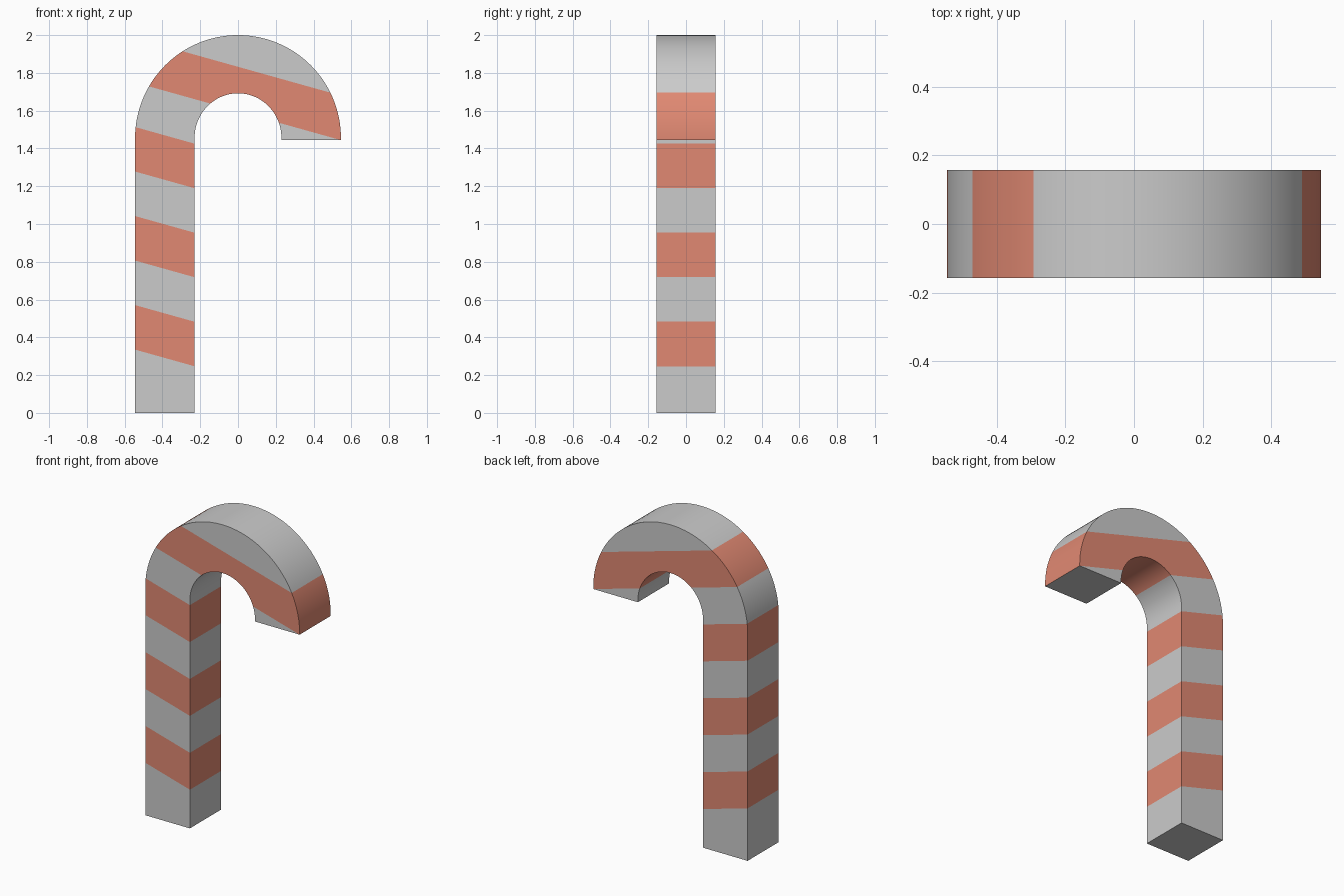
import bpy, bmesh, math
from mathutils import Vector

if "Cube" in bpy.data.objects:
    bpy.data.objects.remove(bpy.data.objects["Cube"])

OUT, INN, INN_Z, CZ, HALF = 0.545, 0.23, 0.237, 1.455, 0.157
TIP_Z = 1.444
STRIPE_START, STRIPE_STEP, SLOPE = 0.335, 0.2357, 0.28
SEGMENTS = 64

# Path stations: (outer point, inner point) up the stick, over the hook, to the tip
stations = [((-OUT, 0), (-INN, 0))]
for i in range(SEGMENTS + 1):
    a = math.pi * (1 - i / SEGMENTS)
    c, s = math.cos(a), math.sin(a)
    stations.append(((OUT * c, CZ + OUT * s), (INN * c, CZ + INN_Z * s)))
stations.append(((OUT, TIP_Z), (INN, TIP_Z)))

# Square-section cane skinned along the stations
bm = bmesh.new()
rings = []
for (ox, oz), (ix, iz) in stations:
    rings.append([bm.verts.new(p) for p in (
        (ox, -HALF, oz), (ix, -HALF, iz), (ix, HALF, iz), (ox, HALF, oz))])
for r0, r1 in zip(rings, rings[1:]):
    for k in range(4):
        n = (k + 1) % 4
        bm.faces.new((r0[k], r0[n], r1[n], r1[k]))
bm.faces.new(rings[0])
bm.faces.new(rings[-1])

# Slanted cuts along the stripe borders
for i in range(8):
    bmesh.ops.bisect_plane(
        bm, geom=bm.verts[:] + bm.edges[:] + bm.faces[:], dist=1e-5,
        plane_co=Vector((-OUT, 0, STRIPE_START + i * STRIPE_STEP)),
        plane_no=Vector((SLOPE, 0, 1)).normalized())
bmesh.ops.recalc_face_normals(bm, faces=bm.faces[:])

# Every second band is coloured
for f in bm.faces:
    c = f.calc_center_median()
    band = math.floor((c.z + SLOPE * (c.x + OUT) - STRIPE_START) / STRIPE_STEP)
    f.material_index = 1 if band >= 0 and band % 2 == 0 else 0

mesh = bpy.data.meshes.new("striped_cane")
bm.to_mesh(mesh)
bm.free()
mesh.materials.append(bpy.data.materials.new("plain_grey"))
red = bpy.data.materials.new("stripe_red")
red.diffuse_color = (0.75, 0.25, 0.17, 1)
red.use_nodes = True
red.node_tree.nodes["Principled BSDF"].inputs["Base Color"].default_value = red.diffuse_color
mesh.materials.append(red)

cane = bpy.data.objects.new("striped_cane", mesh)
bpy.context.collection.objects.link(cane)
bpy.context.view_layer.objects.active = cane
cane.select_set(True)
bpy.ops.object.shade_smooth_by_angle(angle=math.radians(30))
